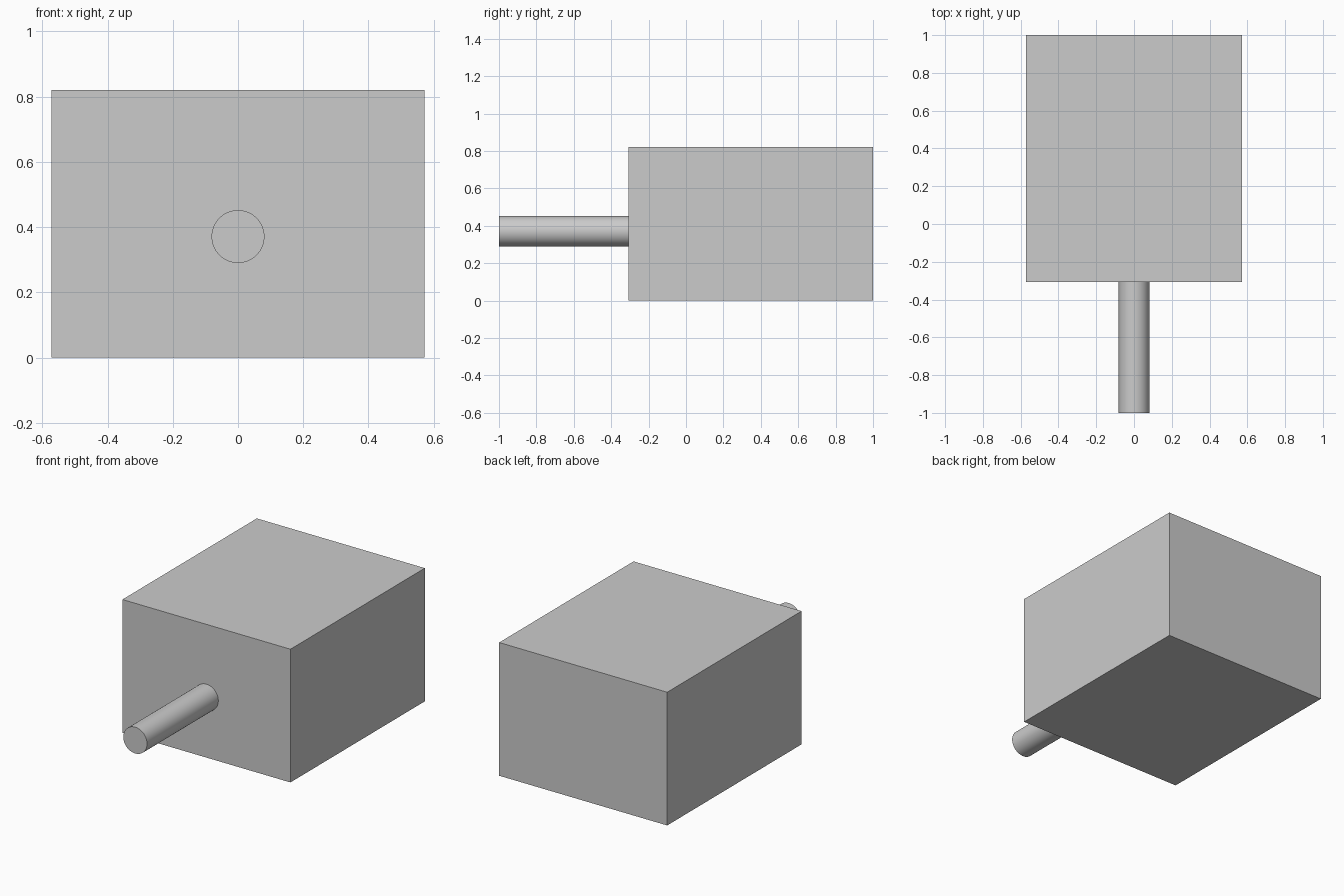
import bpy
import math

if "Cube" in bpy.data.objects:
    bpy.data.objects.remove(bpy.data.objects["Cube"])

FRONT_Y, BACK_Y = -0.307, 1.0
WIDTH, HEIGHT = 1.144, 0.82
ROD_RADIUS, ROD_Z, ROD_TIP_Y = 0.081, 0.371, -1.0

# Solid block standing on the ground
bpy.ops.mesh.primitive_cube_add(size=1, location=(0, (FRONT_Y + BACK_Y) / 2, HEIGHT / 2))
block = bpy.context.object
block.name = "block"
block.scale = (WIDTH, BACK_Y - FRONT_Y, HEIGHT)
bpy.ops.object.transform_apply(location=False, rotation=False, scale=True)

# Round rod projecting from the front face
bpy.ops.mesh.primitive_cylinder_add(
    vertices=64, radius=ROD_RADIUS, depth=FRONT_Y - ROD_TIP_Y,
    location=(0, (FRONT_Y + ROD_TIP_Y) / 2, ROD_Z), rotation=(math.pi / 2, 0, 0))
bpy.context.object.name = "front_rod"
bpy.ops.object.shade_smooth_by_angle(angle=math.radians(30))
